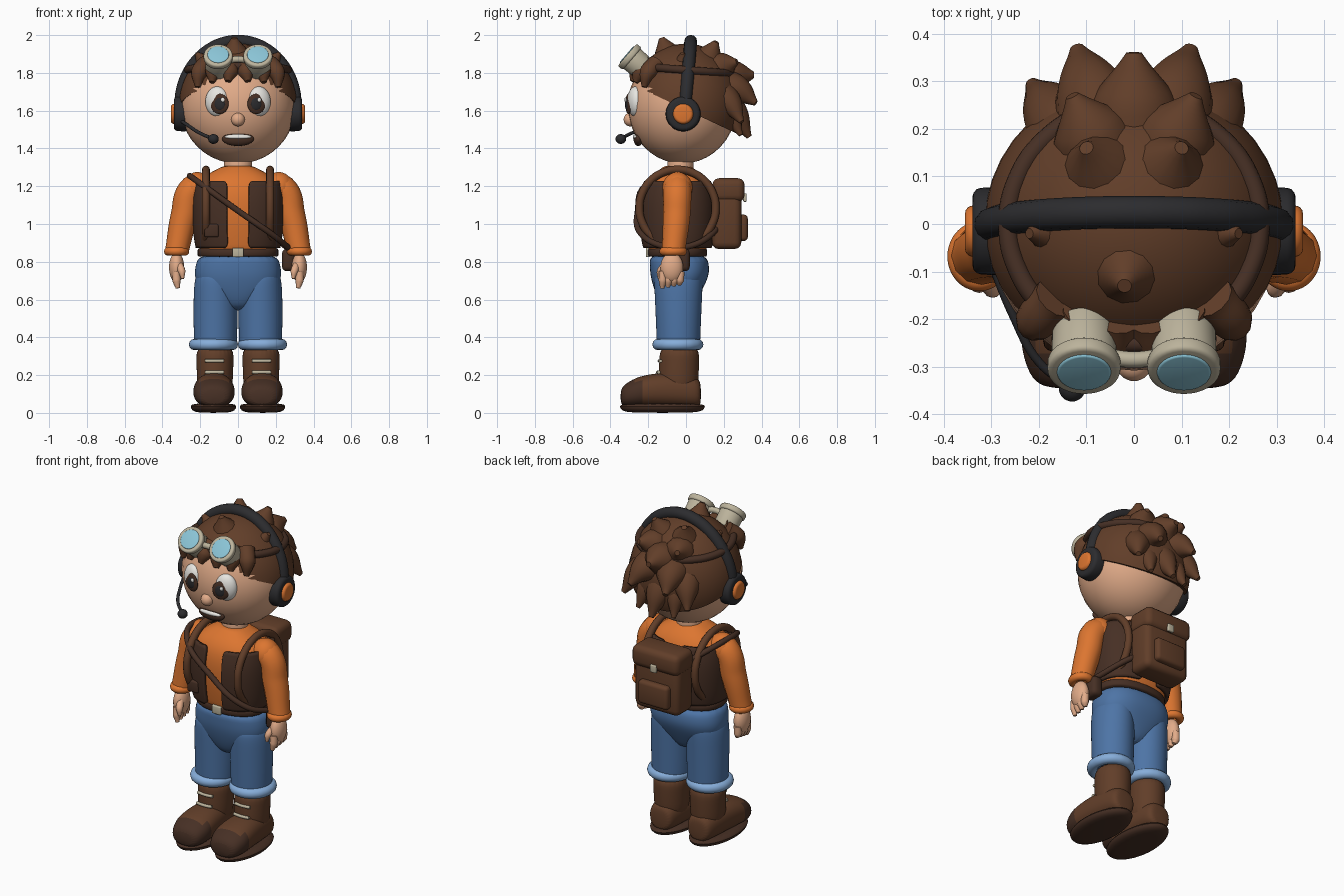
import bpy, bmesh, math
from mathutils import Vector, Matrix, Euler

cube = bpy.data.objects.get("Cube")
if cube:
    bpy.data.objects.remove(cube, do_unlink=True)


def material(name, *rgb):
    m = bpy.data.materials.new(name)
    m.use_nodes = True
    m.diffuse_color = (*rgb, 1)
    bsdf = next(n for n in m.node_tree.nodes if n.type == 'BSDF_PRINCIPLED')
    bsdf.inputs["Base Color"].default_value = (*rgb, 1)
    bsdf.inputs["Roughness"].default_value = 0.8
    return m


SKIN = material("skin", .76, .41, .25)
BROWN = material("brown", .12, .048, .022)
DARK = material("dark_brown", .062, .029, .018)
ORANGE = material("orange", .72, .18, .03)
DENIM = material("denim", .075, .175, .38)
CUFF = material("pale_denim", .24, .42, .70)
LENS = material("lens_blue", .26, .56, .68)
CREAM = material("cream", .50, .45, .33)
CHARCOAL = material("charcoal", .025, .025, .028)
WHITE = material("white", .85, .84, .80)


def finish(name, bm, mat, subsurf=0):
    bmesh.ops.recalc_face_normals(bm, faces=bm.faces)
    me = bpy.data.meshes.new(name)
    bm.to_mesh(me)
    bm.free()
    return link(name, me, mat, subsurf)


def link(name, me, mat, subsurf=0):
    ob = bpy.data.objects.new(name, me)
    bpy.context.collection.objects.link(ob)
    me.materials.clear()
    me.materials.append(mat)
    if subsurf:
        mod = ob.modifiers.new("smooth", 'SUBSURF')
        mod.levels = mod.render_levels = subsurf
    bpy.ops.object.select_all(action='DESELECT')
    ob.select_set(True)
    bpy.context.view_layer.objects.active = ob
    bpy.ops.object.shade_smooth_by_angle(angle=math.radians(45))
    return ob


def place(loc, size, rot=(0, 0, 0)):
    return Matrix.LocRotScale(Vector(loc), Euler(rot), Vector(size))


def ball(name, loc, size, mat, rot=(0, 0, 0)):
    bm = bmesh.new()
    bmesh.ops.create_uvsphere(bm, u_segments=32, v_segments=20, radius=1, matrix=place(loc, size, rot))
    return finish(name, bm, mat)


def box(name, loc, size, mat, bevel=.01):
    bm = bmesh.new()
    bmesh.ops.create_cube(bm, size=1, matrix=place(loc, size))
    bmesh.ops.bevel(bm, geom=bm.edges[:], offset=bevel, segments=3, profile=.5, affect='EDGES')
    return finish(name, bm, mat)


def drum(name, loc, axis, r1, r2, depth, mat, bevel=.01):
    bm = bmesh.new()
    rot = Vector(axis).to_track_quat('Z', 'Y').to_matrix().to_4x4()
    bmesh.ops.create_cone(bm, cap_ends=True, segments=36, radius1=r1, radius2=r2, depth=depth,
                          matrix=Matrix.Translation(loc) @ rot)
    rims = [e for e in bm.edges if any(len(f.verts) > 4 for f in e.link_faces)]
    bmesh.ops.bevel(bm, geom=rims, offset=bevel, segments=3, profile=.5, affect='EDGES')
    return finish(name, bm, mat)


def tube(name, pts, r, mat, radii=None, closed=False):
    cu = bpy.data.curves.new(name, 'CURVE')
    cu.dimensions, cu.bevel_depth, cu.bevel_resolution = '3D', r, 4
    cu.use_fill_caps, cu.resolution_u = True, 8
    sp = cu.splines.new('BEZIER')
    sp.bezier_points.add(len(pts) - 1)
    sp.use_cyclic_u = closed
    for i, p in enumerate(pts):
        bp = sp.bezier_points[i]
        bp.co = p
        bp.handle_left_type = bp.handle_right_type = 'AUTO'
        bp.radius = radii[i] if radii else 1
    tmp = bpy.data.objects.new("path", cu)
    bpy.context.collection.objects.link(tmp)
    dg = bpy.context.evaluated_depsgraph_get()
    me = bpy.data.meshes.new_from_object(tmp.evaluated_get(dg))
    bpy.data.objects.remove(tmp, do_unlink=True)
    return link(name, me, mat)


def loft(name, rings, mat, axis='Z', power=2, arc=None, subsurf=2):
    """Rings of (centre, half width, half depth); arc leaves the shell open."""
    n, bm, rows = 24, bmesh.new(), []
    a, b = arc or (0, math.tau)
    for (cx, cy, cz), w, d in rings:
        row = []
        for i in range(n + (1 if arc else 0)):
            t = a + (b - a) * i / n
            u = math.copysign(abs(math.sin(t)) ** (2 / power), math.sin(t)) * w
            v = -math.copysign(abs(math.cos(t)) ** (2 / power), math.cos(t)) * d
            row.append(bm.verts.new((cx + u, cy + v, cz) if axis == 'Z' else (cx + u, cy, cz + v)))
        rows.append(row)
    for p, q in zip(rows, rows[1:]):
        for i in range(n):
            j = (i + 1) % len(p)
            bm.faces.new((p[i], p[j], q[j], q[i]))
    if not arc:
        bm.faces.new(rows[0])
        bm.faces.new(rows[-1])
    return finish(name, bm, mat, subsurf)


def ring(cx, cy, cz, rx, ry, rz=0, n=16, plane='XY'):
    ts = [math.tau * i / n for i in range(n)]
    if plane == 'XY':
        return [(cx + rx * math.cos(t), cy + ry * math.sin(t), cz - rz * math.sin(t)) for t in ts]
    return [(cx, cy + ry * math.cos(t), cz + rz * math.sin(t)) for t in ts]


# Head and face
ball("head", (0, -.02, 1.625), (.305, .288, .305), SKIN)
ball("nose", (0, -.296, 1.553), (.036, .034, .036), SKIN)
loft("neck", [((0, -.03, z), .075, .07) for z in (1.24, 1.3, 1.38)], SKIN)
ball("mouth", (0, -.252, 1.45), (.084, .026, .037), DARK)
ball("teeth", (0, -.264, 1.461), (.07, .018, .014), WHITE)
for s in (-1, 1):
    tilt = (0, 0, s * .25)
    ball("eye_white", (s * .11, -.268, 1.648), (.064, .042, .08), WHITE, tilt)
    ball("iris", (s * .098, -.304, 1.636), (.05, .013, .054), DARK, tilt)
    ball("pupil", (s * .097, -.312, 1.636), (.03, .009, .034), CHARCOAL, tilt)
    ball("eye_glint", (s * .097 + .016, -.32, 1.657), (.011, .006, .012), WHITE, tilt)

# Hair cap cut along a slope from forehead to nape
crown = Vector((0, 0, 1.63))
bm = bmesh.new()
bmesh.ops.create_uvsphere(bm, u_segments=40, v_segments=28, radius=1, matrix=place(crown, (.314, .3, .325)))
cut = bmesh.ops.bisect_plane(bm, geom=bm.verts[:] + bm.edges[:] + bm.faces[:], plane_co=(0, 0, 1.605),
                             plane_no=(0, .47, 1), clear_inner=True)
bmesh.ops.contextual_create(bm, geom=[e for e in cut["geom_cut"] if isinstance(e, bmesh.types.BMEdge)])
finish("hair_cap", bm, BROWN)


def spike(tip, r, lift=.04):
    tip = Vector(tip)
    base = crown + (tip - crown).normalized() * .17 + Vector((0, 0, lift))
    mid = base.lerp(tip, .55) + Vector((0, 0, lift * .4))
    tube("hair_spike", [base, mid, tip], r, BROWN, [1, .65, .12])


spike((0, .36, 1.79), .135)
spike((0, .335, 1.46), .12, .1)
spike((-.02, -.13, 1.985), .125, 0)
for s in (-1, 1):
    spike((s * .12, .37, 1.64), .125, .08)
    spike((s * .215, .295, 1.54), .115, .1)
    spike((s * .13, .27, 1.86), .12)
    spike((s * .12, .29, 1.47), .1, .1)
    spike((s * .1, .16, 1.965), .125, 0)
    spike((s * .22, -.02, 1.905), .09, 0)
    # Short fringe locks
    for x, y, z in ((.045, -.285, 1.755), (.13, -.268, 1.75), (.205, -.222, 1.725)):
        tube("fringe_lock", [(s * x * .8, y * .7, 1.85), (s * x, y * .91, 1.8), (s * (x + .008), y, z)],
             .048, BROWN, [1, .95, .3])

# Goggles pushed up on the forehead
tube("goggle_strap", ring(0, 0, 1.815, .264, .25, .02), .021, DARK, closed=True)
look = Vector((0, -.76, .65))
for s in (-1, 1):
    c = Vector((s * .105, -.298, 1.885))
    drum("goggle_cup", c - look * .05, look, .066, .07, .12, CREAM)
    drum("goggle_rim", c, look, .077, .077, .035, CREAM)
    drum("goggle_lens", c + look * .016, look, .058, .056, .012, LENS, .004)
tube("goggle_bridge", [(-.05, -.28, 1.868), (0, -.285, 1.872), (.05, -.28, 1.868)], .017, CREAM)

# Headset with microphone
arch = [math.pi * i / 12 for i in range(13)]
tube("headband", [(.305 * math.cos(t), -.005 + .03 * math.sin(t), 1.62 + .347 * math.sin(t)) for t in arch],
     .034, CHARCOAL)
for s in (-1, 1):
    drum("ear_cup", (s * .302, -.015, 1.583), (s, 0, 0), .094, .09, .075, CHARCOAL, .018)
    drum("ear_disc", (s * .34, -.015, 1.583), (s, 0, 0), .057, .05, .03, ORANGE, .012)
tube("mic_boom", [(-.3, -.08, 1.545), (-.255, -.19, 1.515), (-.2, -.29, 1.48), (-.13, -.345, 1.45)], .009, CHARCOAL)
ball("mic_tip", (-.13, -.345, 1.45), (.028, .028, .026), CHARCOAL)

# Shirt, vest and belt
MID = -.045
loft("shirt", [((0, MID, z), w, d) for z, w, d in (
    (.83, .2, .148), (.88, .208, .158), (1, .222, .178), (1.12, .23, .182), (1.21, .222, .165),
    (1.265, .165, .125), (1.295, .1, .085), (1.31, .075, .07))], ORANGE, power=2.4)
for s, arc in ((1, (.19, math.pi - .19)), (-1, (math.pi + .19, math.tau - .19))):
    vest = loft("vest_panel", [((0, MID, z), w, d) for z, w, d in (
        (.875, .214, .175), (.93, .226, .188), (1.05, .235, .198), (1.15, .235, .194), (1.225, .222, .172))],
        DARK, power=2.4, arc=arc)
    thick = vest.modifiers.new("thickness", 'SOLIDIFY')
    thick.thickness, thick.offset = .02, 0
    tube("shoulder_strap", ring(s * .17, MID, 1.085, 0, .202, .203, plane='YZ'), .021, BROWN, closed=True)
box("vest_pocket", (-.14, -.225, .965), (.075, .03, .07), DARK)
loft("belt", [((0, MID, z), .216, .158) for z in (.825, .83, .868, .873)], DARK, power=2.3, subsurf=1)
box("belt_buckle", (0, -.203, .849), (.06, .02, .05), CREAM, .006)

# Satchel strap and pouch
tube("satchel_strap", [(-.255, -.06, 1.255), (-.2, -.2, 1.215), (0, -.255, 1.07), (.18, -.235, .945), (.255, -.13, .885),
                       (.26, -.02, .875), (.17, .14, .95), (0, .165, 1.06), (-.18, .12, 1.2)], .016, DARK, closed=True)
box("satchel_pouch", (.268, -.03, .81), (.07, .1, .12), DARK, .025)

# Backpack
box("backpack_body", (0, .215, 1.04), (.3, .155, .345), BROWN, .035)
box("backpack_flap", (0, .225, 1.18), (.315, .17, .125), BROWN, .035)
box("backpack_pocket", (0, .292, .98), (.2, .07, .14), BROWN, .02)
box("backpack_buckle", (0, .312, 1.14), (.04, .018, .045), CREAM, .005)

# Arms and hands
for s in (-1, 1):
    tube("sleeve", [(s * .16, MID, 1.2), (s * .235, MID, 1.185), (s * .285, -.05, 1.04), (s * .323, -.066, .86)],
         .076, ORANGE, [.8, 1, .95, .82])
    ball("shoulder", (s * .215, MID, 1.19), (.08, .08, .085), ORANGE)
    tube("sleeve_cuff", ring(s * .325, -.068, .855, .044, .05), .023, ORANGE, closed=True)
    ball("palm", (s * .325, -.075, .77), (.04, .06, .08), SKIN)
    for i in range(4):
        y = -.12 + i * .03
        tube("finger", [(s * .325, y, .75), (s * .325, y - .003, .7), (s * .318, y - .006, .66 + .006 * i)],
             .022, SKIN, [1, 1, .5])
    tube("thumb", [(s * .315, -.1, .79), (s * .298, -.135, .75), (s * .293, -.142, .71)], .02, SKIN, [1, 1, .4])

# Trousers
loft("trouser_seat", [((0, MID + o, z), w, d) for z, w, d, o in (
    (.54, .05, .07, 0), (.6, .13, .105, 0), (.66, .215, .132, .005), (.73, .234, .158, .012),
    (.79, .225, .158, .01), (.845, .205, .15, 0))], DENIM, power=2.4)
for s in (-1, 1):
    loft("trouser_leg", [((s * .119, -.04, z), w, d) for z, w, d in (
        (.35, .113, .115), (.37, .114, .116), (.48, .118, .12), (.63, .117, .127), (.7, .112, .13),
        (.76, .095, .12))], DENIM)
    tube("trouser_cuff", ring(s * .13, -.043, .362, .1, .105), .03, CUFF, closed=True)

    # Boots
    loft("boot_shaft", [((s * .122, y, z), w, d) for y, z, w, d in (
        (-.04, .08, .09, .1), (-.04, .2, .097, .108), (-.035, .28, .099, .106), (-.035, .36, .1, .105))], BROWN)
    boot = loft("boot_foot", [((s * .127, y, z), w, h) for y, z, w, h in (
        (.08, .1, .055, .06), (.06, .11, .08, .08), (-.04, .12, .095, .09), (-.15, .122, .106, .092),
        (-.24, .112, .112, .082), (-.27, .106, .108, .077), (-.315, .095, .095, .064), (-.348, .085, .066, .043))],
        BROWN, axis='Y', power=2.3)
    boot.data.materials.append(DARK)
    for f in boot.data.polygons:
        f.material_index = int(f.center.y < -.2 and f.center.y + .5 * f.center.z < -.17)
    loft("boot_sole", [((s * .13, -.125, z), w, d) for z, w, d in (
        (0, .085, .18), (.012, .115, .217), (.034, .125, .232), (.052, .115, .222))], DARK, subsurf=1)
    for z, y in ((.275, -.141), (.215, -.15)):
        tube("boot_lace", [(s * .125 + x, y + abs(x) * .12, z) for x in (-.05, 0, .05)], .009, CREAM)
